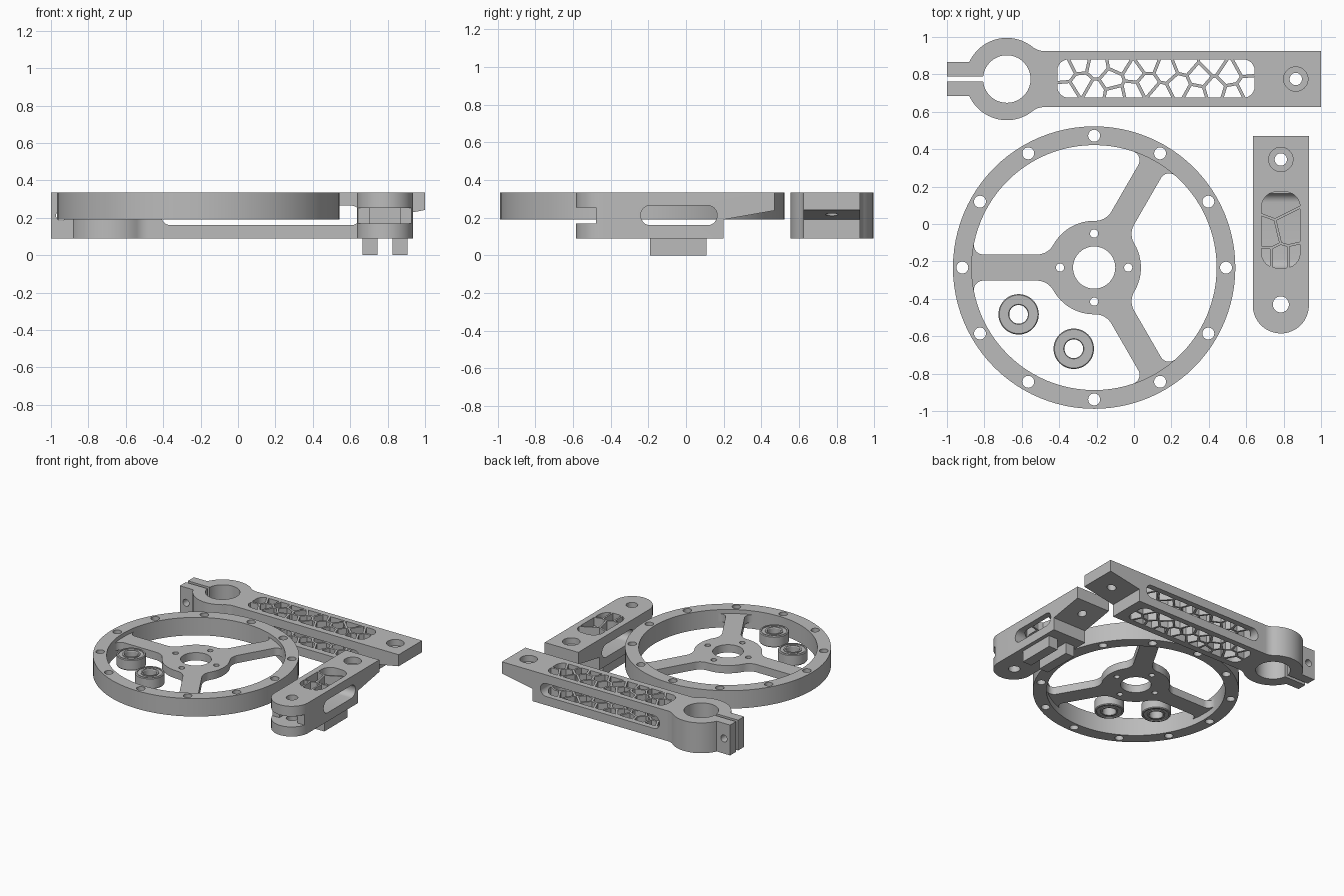
import bpy, bmesh, math
from math import sin, cos, pi, sqrt, atan2, radians

if "Cube" in bpy.data.objects:
    bpy.data.objects.remove(bpy.data.objects["Cube"])

grey = bpy.data.materials.new("machined_grey")
grey.diffuse_color = (0.5, 0.5, 0.5, 1)
grey.use_nodes = True
grey.node_tree.nodes["Principled BSDF"].inputs["Base Color"].default_value = grey.diffuse_color


def new_object(name, bm):
    bmesh.ops.recalc_face_normals(bm, faces=bm.faces)
    me = bpy.data.meshes.new(name)
    bm.to_mesh(me)
    bm.free()
    me.materials.append(grey)
    ob = bpy.data.objects.new(name, me)
    bpy.context.collection.objects.link(ob)
    return ob


def prism(name, polys, t0, t1, axis="z"):
    """Extrude one or more 2D outlines along an axis."""
    place = {"z": lambda u, v, t: (u, v, t), "y": lambda u, v, t: (u, t, v),
             "x": lambda u, v, t: (t, u, v)}[axis]
    bm = bmesh.new()
    for poly in polys:
        a = [bm.verts.new(place(u, v, t0)) for u, v in poly]
        b = [bm.verts.new(place(u, v, t1)) for u, v in poly]
        bm.faces.new(a)
        bm.faces.new(b[::-1])
        for i in range(len(a)):
            j = (i + 1) % len(a)
            bm.faces.new((a[i], a[j], b[j], b[i]))
    return new_object(name, bm)


def cut(ob, polys, t0, t1, axis="z"):
    """Subtract extruded outlines from an object."""
    tool = prism("cutter", polys, t0, t1, axis)
    tool.hide_render = True
    mod = ob.modifiers.new("cut", "BOOLEAN")
    mod.operation, mod.solver, mod.object = "DIFFERENCE", "EXACT", tool
    me = bpy.data.meshes.new_from_object(
        ob.evaluated_get(bpy.context.evaluated_depsgraph_get()))
    ob.modifiers.clear()
    ob.data = me
    bpy.data.objects.remove(tool)


def arc(cx, cy, r, a0, a1, n=12):
    return [(cx + r * cos(a0 + (a1 - a0) * i / n), cy + r * sin(a0 + (a1 - a0) * i / n))
            for i in range(n + 1)]


def circle(cx, cy, r, n=40):
    return arc(cx, cy, r, 0, 2 * pi, n)[:-1]


def rect(x0, x1, y0, y1):
    return [(x0, y0), (x1, y0), (x1, y1), (x0, y1)]


def round_rect(x0, x1, y0, y1, r):
    return (arc(x1 - r, y1 - r, r, 0, pi / 2, 6) + arc(x0 + r, y1 - r, r, pi / 2, pi, 6)
            + arc(x0 + r, y0 + r, r, pi, 1.5 * pi, 6) + arc(x1 - r, y0 + r, r, 1.5 * pi, 2 * pi, 6))


def cells(outline, seeds, strut):
    """Cellular lattice openings: clip the outline by shifted bisectors between seeds."""
    result = []
    for sx, sy in seeds:
        poly = outline
        for ox, oy in seeds:
            d = sqrt((ox - sx) ** 2 + (oy - sy) ** 2)
            if d == 0:
                continue
            nx, ny = (ox - sx) / d, (oy - sy) / d
            side = lambda p: (p[0] - sx) * nx + (p[1] - sy) * ny - d / 2 + strut / 2
            clipped = []
            for p, q in zip(poly, poly[1:] + poly[:1]):
                a, b = side(p), side(q)
                if a <= 0:
                    clipped.append(p)
                if a * b < 0:
                    t = a / (a - b)
                    clipped.append((p[0] + t * (q[0] - p[0]), p[1] + t * (q[1] - p[1])))
            poly = clipped
        area = sum(p[0] * q[1] - q[0] * p[1] for p, q in zip(poly, poly[1:] + poly[:1])) / 2
        if len(poly) > 2 and area > 0.0004:
            result.append(poly)
    return result


TOP, BASE = 0.335, 0.09

# Wheel rim with twelve bolt holes
WX, WY = -0.213, -0.233
rim = prism("wheel_rim", [circle(WX, WY, 0.755, 96)], 0.19, TOP)
cut(rim, [circle(WX, WY, 0.655, 96)], 0, 1)
cut(rim, [circle(WX + 0.705 * cos(k * pi / 6), WY + 0.705 * sin(k * pi / 6), 0.032, 24)
          for k in range(12)], 0, 1)

# Hub and three spokes, filleted at both ends
R, R2, H, F, F2 = 0.25, 0.655, 0.07, 0.10, 0.05
c1 = sqrt((R + F) ** 2 - (H + F) ** 2)
c2 = sqrt((R2 - F2) ** 2 - (H + F2) ** 2)
hub_angle, rim_angle = atan2(H + F, c1), atan2(H + F2, c2)
half = (arc(c1, H + F, F, pi + hub_angle, 1.5 * pi)
        + arc(c2, H + F2, F2, -pi / 2, rim_angle)
        + [(0.664 * cos(rim_angle), 0.664 * sin(rim_angle))])
spoke = ([(x, -y) for x, y in half] + arc(0, 0, 0.664, -rim_angle, rim_angle, 8)[1:-1]
         + half[::-1] + arc(0, 0, R, hub_angle, 2 * pi / 3 - hub_angle)[1:-1])
outline = []
for k in range(3):
    a = pi / 3 + k * 2 * pi / 3
    outline += [(WX + x * cos(a) - y * sin(a), WY + x * sin(a) + y * cos(a)) for x, y in spoke]
hub = prism("wheel_hub_and_spokes", [outline], 0.24, 0.303)
cut(hub, [circle(WX, WY, 0.113)] + [circle(WX + 0.182 * cos(k * pi / 2),
    WY + 0.182 * sin(k * pi / 2), 0.022, 20) for k in range(4)], 0, 1)

# Long arm with round clamp, split ears and wedge-shaped tip
CX, CY = -0.68, 0.775
c = sqrt(0.32 ** 2 - 0.25 ** 2)
blend, ear = atan2(0.25, c), pi - math.asin(0.09 / 0.22)
upper = ([(1.0, 0.15)] + arc(CX + c, 0.25, 0.1, 1.5 * pi, pi + blend)
         + arc(CX, 0, 0.22, blend, ear, 24)[1:] + [(-1.0, 0.09)])
side = [(x, CY + y) for x, y in upper] + [(x, CY - y) for x, y in upper[::-1]]
arm = prism("long_arm", [side], BASE, TOP)
cut(arm, [circle(CX, CY, 0.127, 64)], 0, 1)
cut(arm, [rect(-1.1, CX, CY - 0.014, CY + 0.014)], 0, 1)
cut(arm, [circle(-0.945, 0.212, 0.028, 24)], 0.5, 1.1, "y")
cut(arm, [[(0.725, 0), (0.725, 0.19), (1.1, 0.26), (1.1, 0)]], 0.5, 1.1, "y")
cut(arm, [round_rect(-0.41, 0.655, 0.16, 0.265, 0.05)], 0.5, 1.1, "y")
cut(arm, [circle(0.865, CY, 0.033)], 0, 1)
cut(arm, [circle(0.865, CY, 0.065)], 0.285, 1)
seeds = [(-0.37, 0.82), (-0.36, 0.70), (-0.28, 0.75), (-0.29, 0.86), (-0.20, 0.84),
         (-0.21, 0.71), (-0.12, 0.77), (-0.08, 0.86), (-0.10, 0.69), (0.0, 0.81),
         (-0.01, 0.71), (0.07, 0.86), (0.07, 0.75), (0.14, 0.69), (0.17, 0.82),
         (0.24, 0.74), (0.27, 0.86), (0.33, 0.69), (0.35, 0.79), (0.42, 0.86),
         (0.43, 0.72), (0.51, 0.80), (0.53, 0.69), (0.60, 0.85), (0.61, 0.73)]
cut(arm, cells(round_rect(-0.41, 0.645, 0.675, 0.88, 0.06), seeds, 0.017), 0, 1)

# Short arm with rounded fork end and wedge-shaped tip
SX = 0.785
lever = prism("short_arm", [[(SX + 0.15, 0.47), (SX - 0.15, 0.47)]
                            + arc(SX, -0.435, 0.15, pi, 2 * pi, 32)], BASE, TOP)
cut(lever, [[(0.2, 0), (0.2, 0.19), (0.47, 0.238), (0.6, 0.261), (0.6, 0)]], 0.5, 1.1, "x")
cut(lever, [round_rect(-0.24, 0.165, 0.16, 0.265, 0.05)], 0.5, 1.1, "x")
cut(lever, [rect(0.5, 1.1, -0.7, -0.478)], 0.168, 0.253)
cut(lever, [rect(0.705, 0.865, -0.7, -0.36)], 0.168, 0.253)
cut(lever, [circle(SX, -0.43, 0.043), circle(SX, 0.345, 0.033)], 0, 1)
cut(lever, [circle(SX, 0.345, 0.065)], 0.285, 1)
seeds = [(0.765, 0.11), (0.705, -0.05), (0.83, -0.02), (0.78, -0.20), (0.87, -0.20), (0.69, -0.20)]
cut(lever, cells(round_rect(0.682, 0.888, -0.235, 0.172, 0.08), seeds, 0.014), 0.2, 1)

# Twin rails under the short arm
rails = [prism("rail_" + n, [rect(x, x + 0.08, -0.19, 0.11)], 0, BASE)
         for n, x in (("left", 0.665), ("right", 0.825))]

# Two ball bearings, lathed with recessed shields
profile = [(0.05, 0.006), (0.054, 0), (0.066, 0), (0.066, 0.007), (0.092, 0.007), (0.092, 0),
           (0.103, 0), (0.108, 0.006)]
profile += [(r, 0.09 - z) for r, z in profile[::-1]]


def bearing(name, x, y, z, n=48):
    bm = bmesh.new()
    loops = [[bm.verts.new((x + r * cos(2 * pi * i / n), y + r * sin(2 * pi * i / n), z + h))
              for r, h in profile] for i in range(n)]
    for i in range(n):
        a, b = loops[i], loops[(i + 1) % n]
        for j in range(len(profile)):
            k = (j + 1) % len(profile)
            bm.faces.new((a[j], a[k], b[k], b[j]))
    return new_object(name, bm)


bearings = [bearing("bearing_rear", -0.617, -0.483, 0.245),
            bearing("bearing_front", -0.322, -0.667, 0.245)]

# Smooth curved walls, keep machined edges sharp
for ob in [rim, hub, arm, lever] + bearings:
    bpy.ops.object.select_all(action="DESELECT")
    ob.select_set(True)
    bpy.context.view_layer.objects.active = ob
    bpy.ops.object.shade_smooth_by_angle(angle=radians(25))
